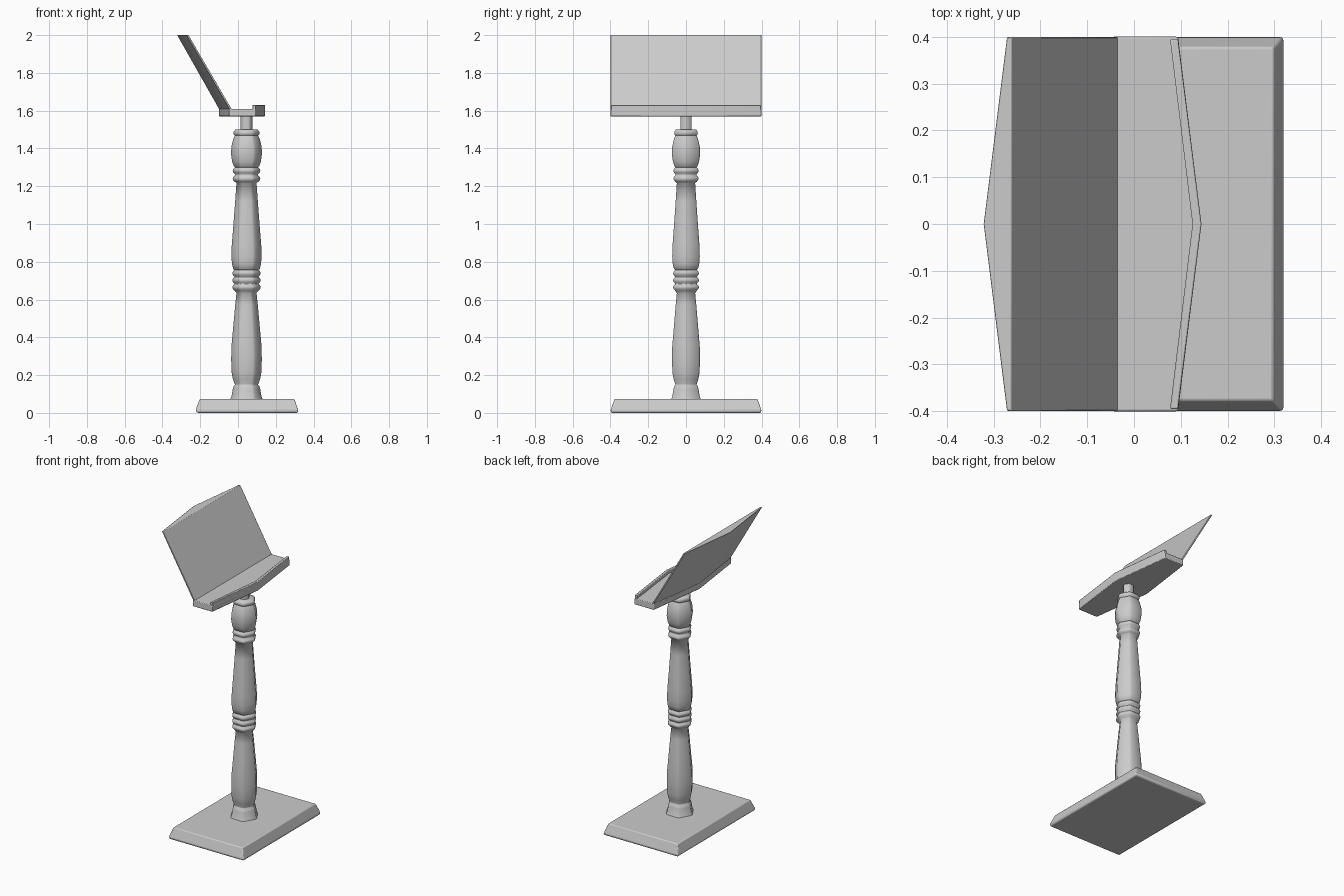
import bpy, bmesh, math

if "Cube" in bpy.data.objects:
    bpy.data.objects.remove(bpy.data.objects["Cube"])

def make(name, rings, bevel=0.0, angle=30):
    """Loft a list of equal-length closed rings and cap both ends."""
    bm = bmesh.new()
    rows = [[bm.verts.new(p) for p in r] for r in rings]
    n = len(rows[0])
    for a, b in zip(rows, rows[1:]):
        for i in range(n):
            j = (i + 1) % n
            bm.faces.new((a[i], a[j], b[j], b[i]))
    bm.faces.new(rows[0][::-1])
    bm.faces.new(rows[-1])
    bmesh.ops.recalc_face_normals(bm, faces=bm.faces)
    me = bpy.data.meshes.new(name)
    bm.to_mesh(me)
    bm.free()
    ob = bpy.data.objects.new(name, me)
    bpy.context.collection.objects.link(ob)
    bpy.context.view_layer.objects.active = ob
    for o in bpy.data.objects:
        o.select_set(o == ob)
    if bevel:
        m = ob.modifiers.new("bevel", 'BEVEL')
        m.width, m.segments, m.limit_method = bevel, 2, 'ANGLE'
        m.angle_limit = math.radians(25)
    bpy.ops.object.shade_smooth_by_angle(angle=math.radians(angle))
    return ob

def rect(x0, x1, y, z):
    return [(x0, -y, z), (x1, -y, z), (x1, y, z), (x0, y, z)]

# base slab with sloping sides
make("base", [rect(-0.215, 0.315, 0.395, 0), rect(-0.225, 0.32, 0.4, 0.012),
              rect(-0.203, 0.298, 0.378, 0.074)], 0.005)

# turned hexagonal column with eased corners
CX, T = 0.045, 0.1
def hexring(r, z):
    R = r / (1 - T / 2)
    c = [(R * math.cos(k * math.pi / 3), R * math.sin(k * math.pi / 3)) for k in range(6)]
    pts = []
    for k in range(6):
        for q in (c[k - 1], c[(k + 1) % 6]):
            pts.append((CX + c[k][0] * (1 - T) + q[0] * T,
                        c[k][1] * (1 - T) + q[1] * T, z))
    return pts

def bead(z, r, h=0.018, dip=0.012):
    return [(r - dip, z - h), (r - 0.003, z - h * .5), (r, z),
            (r - 0.003, z + h * .5), (r - dip, z + h)]

profile = [(0.087, 0.07), (0.08, 0.085), (0.073, 0.125), (0.069, 0.14), (0.062, 0.148),
           (0.062, 0.152), (0.072, 0.178), (0.079, 0.215), (0.081, 0.28), (0.08, 0.35),
           (0.07, 0.46), (0.06, 0.57), (0.053, 0.635), (0.060, 0.642)]
for z in (0.665, 0.702, 0.739):
    profile += bead(z, 0.075)
profile += [(0.07, 0.762), (0.077, 0.79), (0.08, 0.83), (0.078, 0.89), (0.069, 1.0),
            (0.06, 1.12), (0.053, 1.218)]
for z in (1.24, 1.282):
    profile += bead(z, 0.073)
profile += [(0.067, 1.306), (0.076, 1.33), (0.082, 1.37), (0.08, 1.41), (0.07, 1.45),
            (0.061, 1.468), (0.068, 1.474), (0.068, 1.488), (0.06, 1.499),
            (0.032, 1.5), (0.032, 1.575)]
make("column", [hexring(r, z) for r, z in profile], angle=65)

# shelf, ledge lip and book rest share a pointed plan
def plan(back_end, back_mid, front_end, front_mid, y, z):
    return [(back_end, -y, z), (front_end, -y, z), (front_mid, 0, z),
            (front_end, y, z), (back_end, y, z), (back_mid, 0, z)]

make("shelf", [plan(-0.047, -0.1, 0.094, 0.144, 0.4, z) for z in (1.57, 1.61)], 0.004)
make("front_lip", [plan(0.077, 0.125, 0.094, 0.144, 0.395, z) for z in (1.6, 1.63)], 0.003)
make("book_rest", [plan(-0.043, -0.098, -0.032, -0.032, 0.399, 1.605),
                   plan(-0.272, -0.322, -0.262, -0.262, 0.399, 2.0)], 0.002)
